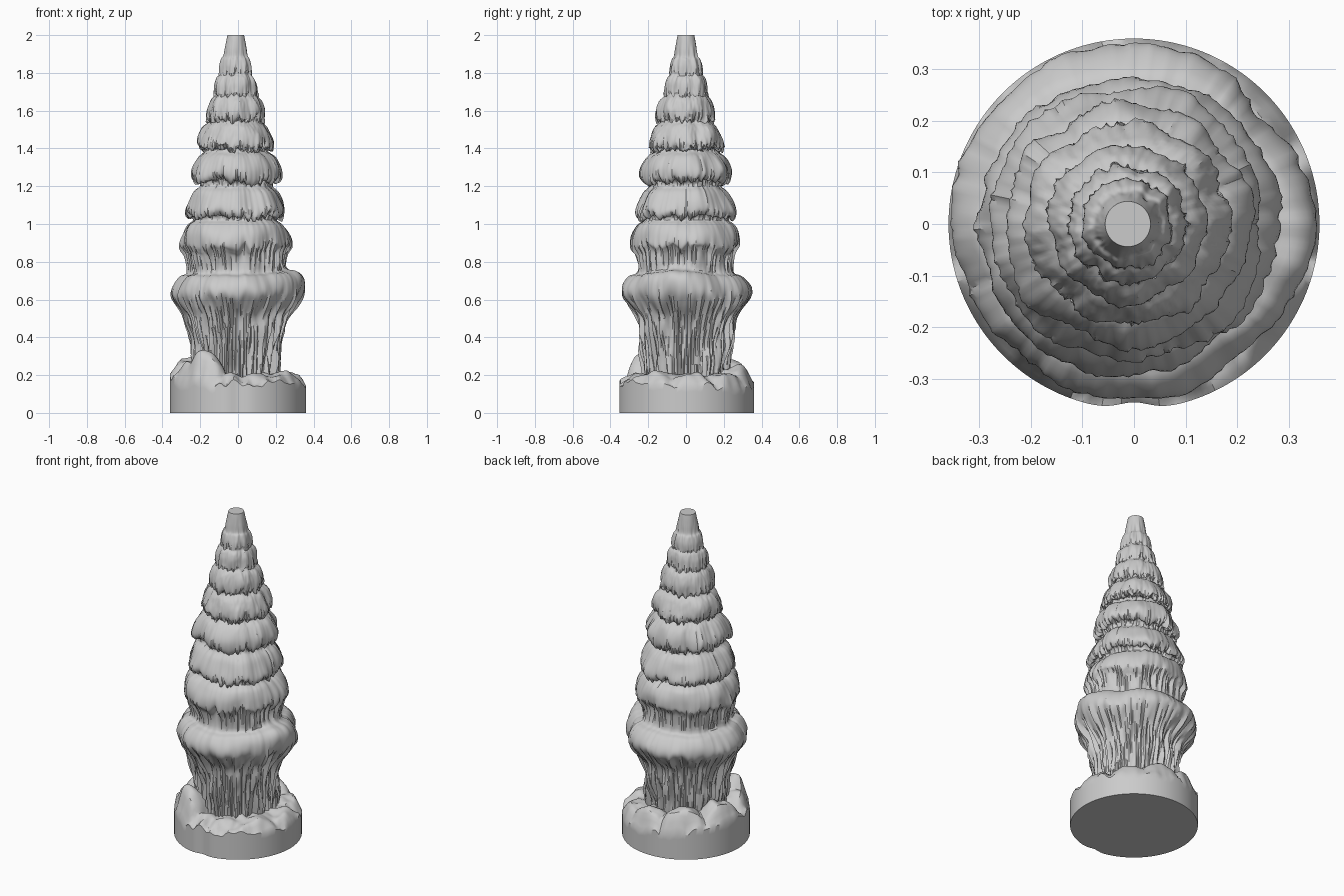
import bpy, bmesh, math
from mathutils import Vector, noise

if "Cube" in bpy.data.objects:
    bpy.data.objects.remove(bpy.data.objects["Cube"])

stone = bpy.data.materials.new("grey stone")
stone.use_nodes = True
grey = (0.6, 0.6, 0.6, 1)
stone.diffuse_color = grey
stone.node_tree.nodes["Principled BSDF"].inputs["Base Color"].default_value = grey

SEGMENTS = 180


def wobble(angle, z, freq, stretch, seed):
    """Seamless noise around the axis, in -1..1."""
    return noise.noise(Vector((math.cos(angle) * freq, math.sin(angle) * freq, z * stretch + seed)))


def bump(angle, centre, width):
    gap = (angle - centre + math.pi) % math.tau - math.pi
    return math.exp(-(gap / width) ** 2)


def polar_mesh(name, rows, place):
    """Skin a stack of rings and close both ends."""
    bm = bmesh.new()
    rings = []
    for row in rows:
        rings.append([bm.verts.new(place(row, math.tau * i / SEGMENTS)) for i in range(SEGMENTS)])
    for low, high in zip(rings, rings[1:]):
        for i in range(SEGMENTS):
            j = (i + 1) % SEGMENTS
            bm.faces.new((low[i], low[j], high[j], high[i]))
    bm.faces.new(rings[0][::-1])
    bm.faces.new(rings[-1])
    bmesh.ops.recalc_face_normals(bm, faces=bm.faces)
    mesh = bpy.data.meshes.new(name)
    bm.to_mesh(mesh)
    bm.free()
    mesh.materials.append(stone)
    obj = bpy.data.objects.new(name, mesh)
    bpy.context.collection.objects.link(obj)
    bpy.ops.object.select_all(action="DESELECT")
    obj.select_set(True)
    bpy.context.view_layer.objects.active = obj
    bpy.ops.object.shade_smooth_by_angle(angle=math.radians(35))


def smooth_rows(points, steps):
    """Run a rounded curve through the key rings."""
    padded = [points[0]] + points + [points[-1]]
    rows = []
    for a, b, c, d in zip(padded, padded[1:], padded[2:], padded[3:]):
        for s in range(steps):
            t = s / steps
            rows.append(tuple(q + 0.5 * t * (r - p + t * (2 * p - 5 * q + 4 * r - e + t * (3 * (q - r) + e - p)))
                              for p, q, r, e in zip(a, b, c, d)))
    return rows + [points[-1]]


# Tiered column: key rings as radius, height, groove depth, lip raggedness
keys = [(0.215, 0.12, 0.016, 0), (0.22, 0.3, 0.018, 0), (0.23, 0.4, 0.018, 0),
        (0.258, 0.5, 0.018, 0), (0.305, 0.57, 0.014, 0.025)]
# Each tier: lip height, lip radius, shoulder height, neck height, neck radius
tiers = [(0.625, 0.337, 0.675, 0.745, 0.25), (0.89, 0.288, 0.945, 1.02, 0.22),
         (1.06, 0.262, 1.1, 1.2, 0.188), (1.25, 0.23, 1.3, 1.385, 0.16),
         (1.42, 0.197, 1.46, 1.54, 0.135), (1.57, 0.15, 1.61, 1.68, 0.108),
         (1.7, 0.112, 1.74, 1.79, 0.083), (1.81, 0.085, 1.84, 1.89, 0.063)]
for n, (lip_z, lip_r, mid_z, neck_z, neck_r) in enumerate(tiers):
    keys += [(lip_r, lip_z, 0.006, 0.025), (lip_r * 0.98, mid_z, 0.002, 0.012),
             (neck_r + (lip_r - neck_r) * 0.52, mid_z + (neck_z - mid_z) * 0.65, 0.002, 0.006),
             (neck_r, neck_z, 0.004, 0.004)]
    if n + 1 < len(tiers):
        next_z, next_r = tiers[n + 1][:2]
        keys += [(neck_r * 1.02, neck_z + (next_z - neck_z) * 0.6, 0.013, 0.012),
                 ((neck_r + next_r) / 2, next_z - 0.025, 0.014, 0.03)]
keys += [(0.057, 1.93, 0.003, 0), (0.05, 1.97, 0.001, 0), (0.044, 2, 0, 0)]


def place_column(row, angle):
    r, z, groove, ragged = row
    scale = min(1, r / 0.2)
    flute = 1 - 3.2 * abs(wobble(angle, z, 9 * scale + 1, 3, 5))
    r += groove * scale * (flute + 0.9 * wobble(angle, z, 20 * scale, 5, 9))
    fade = min(1, (2 - z) * 8)
    r += 0.024 * scale * fade * wobble(angle, z, 2.5, 7, 2)
    # swollen side of the lowest tier
    swell = bump(angle, -0.2, 0.55) * math.exp(-((z - 0.7) / 0.06) ** 2)
    r += 0.022 * swell
    z += 0.03 * swell
    # ragged dripping lips
    z += ragged * (0.8 * wobble(angle, z, 5, 2, 3) + 0.9 * wobble(angle, z, 14 * scale, 2, 7))
    return (r * math.cos(angle) - 0.012 * min(1, z), r * math.sin(angle), z)


polar_mesh("tiered_column", smooth_rows(keys, 4), place_column)

# Rocky plinth: domed rocks as x, y, radius, top height
rocks = [(-0.24, -0.15, 0.13, 0.27), (-0.17, -0.22, 0.12, 0.32), (-0.27, 0.07, 0.14, 0.29),
         (-0.15, 0.24, 0.14, 0.28), (0.04, 0.27, 0.13, 0.25), (0.2, 0.2, 0.12, 0.21),
         (0.27, 0.02, 0.12, 0.21), (0.25, -0.16, 0.11, 0.22), (0.1, -0.24, 0.09, 0.21)]
plinth_rows = [(0.36, 0, 0), (0.36, 0.4, 0), (0.36, 0.8, 0), (0.36, 1, 0)]
plinth_rows += [(0.36 - 0.0125 * i, 1, i / 14) for i in range(1, 15)]


def place_plinth(row, angle):
    r, rise, inward = row
    edge = 0.155 + 0.06 * wobble(angle, 0, 2.2, 1, 4) + 0.03 * wobble(angle, 0, 8, 1, 6)
    edge += 0.04 * bump(angle, 2.9, 0.5) - 0.035 * bump(angle, 0.8, 0.6)
    r -= 0.014 * bump(angle, -math.pi / 2, 0.12)
    x, y = r * math.cos(angle), r * math.sin(angle)
    z = edge * rise
    if inward:
        ground = edge + (0.2 - edge) * min(1, inward * 2)
        tops = [ground]
        for cx, cy, size, height in rocks:
            d = math.hypot(x - cx, y - cy) / size
            if d < 1:
                tops.append(0.13 + (height - 0.13) * math.sqrt(1 - d * d))
        z = ground + (max(tops) - ground) * min(1, inward * 4)
        z += 0.022 * noise.noise(Vector((x * 16, y * 16, 3)))
    return (x, y, z)


polar_mesh("rocky_plinth", plinth_rows, place_plinth)
